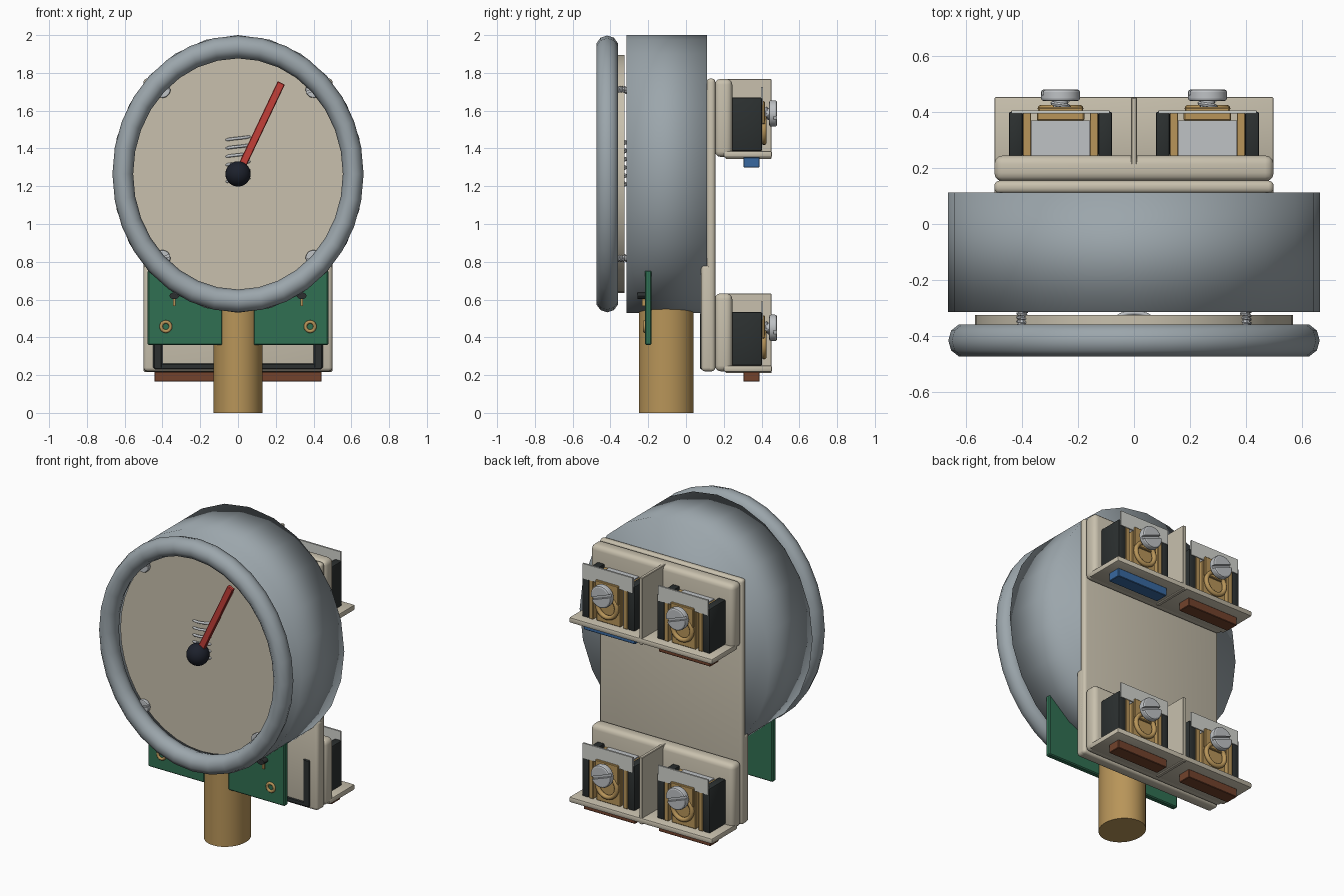
import bpy, math
from mathutils import Vector

if "Cube" in bpy.data.objects:
    bpy.data.objects.remove(bpy.data.objects["Cube"])

def mat(name, r, g, b):
    m = bpy.data.materials.new(name)
    m.diffuse_color = (r, g, b, 1)
    m.use_nodes = True
    m.node_tree.nodes["Principled BSDF"].inputs["Base Color"].default_value = m.diffuse_color
    return m

STEEL = mat("blue_grey", .33, .38, .41)
BEIGE = mat("beige", .58, .53, .42)
BRASS = mat("brass", .48, .30, .10)
GREEN = mat("board_green", .03, .16, .085)
BLACK = mat("black", .025, .03, .03)
RED = mat("red", .55, .05, .04)
BLUE = mat("blue", .04, .14, .35)
BROWN = mat("brown", .17, .055, .025)
ZINC = mat("zinc", .52, .54, .56)
CREAM = mat("label_grey", .65, .66, .62)
NAVY = mat("navy_black", .012, .015, .025)

def finish(name, m, bevel=0, segs=3, angle=35):
    o = bpy.context.object
    o.name = name
    o.data.materials.clear()
    o.data.materials.append(m)
    bpy.ops.object.transform_apply(location=False, rotation=True, scale=True)
    if bevel:
        b = o.modifiers.new("bevel", 'BEVEL')
        b.width, b.segments = bevel, segs
        bpy.ops.object.modifier_apply(modifier="bevel")
    bpy.ops.object.shade_smooth_by_angle(angle=math.radians(angle))
    return o

def box(name, x, y, z, m, bevel=0, segs=3):
    """Box from (min, max) pairs."""
    c = [(a + b) / 2 for a, b in (x, y, z)]
    bpy.ops.mesh.primitive_cube_add(size=1, location=c)
    bpy.context.object.scale = [abs(b - a) for a, b in (x, y, z)]
    return finish(name, m, bevel, segs)

def disc(name, x, z, y0, y1, rx, rz, m, sides=24, angle=35):
    """Elliptical cylinder running along y."""
    bpy.ops.mesh.primitive_cylinder_add(vertices=sides, radius=1, depth=1,
        location=(x, (y0 + y1) / 2, z), rotation=(math.pi / 2, 0, 0))
    bpy.context.object.scale = (rx, rz, y1 - y0)
    return finish(name, m, 0, 3, angle)

def ring(name, x, y, z, major, minor, m, sides=24, scale=(1, 1, 1)):
    """Torus facing along y; scale is local (x, z, y)."""
    bpy.ops.mesh.primitive_torus_add(major_radius=major, minor_radius=minor,
        major_segments=sides, minor_segments=10,
        location=(x, y, z), rotation=(math.pi / 2, 0, 0))
    bpy.context.object.scale = scale
    return finish(name, m, 0, 3, 80)

def coil(name, start, axis, u, v, turns, wire, m):
    """Helix of round wire; u and v are the radius vectors."""
    start, axis, u, v = map(Vector, (start, axis, u, v))
    c = bpy.data.curves.new(name, 'CURVE')
    c.dimensions, c.bevel_depth, c.bevel_resolution = '3D', wire, 1
    c.use_fill_caps = True
    n = int(turns * 16)
    s = c.splines.new('POLY')
    s.points.add(n)
    for i, p in enumerate(s.points):
        a = 2 * math.pi * turns * i / n
        p.co = (*(start + axis * (i / n) + u * math.cos(a) + v * math.sin(a)), 1)
    o = bpy.data.objects.new(name, c)
    bpy.context.collection.objects.link(o)
    bpy.ops.object.select_all(action='DESELECT')
    o.select_set(True)
    bpy.context.view_layer.objects.active = o
    bpy.ops.object.convert(target='MESH')
    return finish(name, m, 0, 3, 80)

# Slotted screw, made once at the origin with its head top at y = 0
def make_screw():
    head = disc("screw", 0, 0, -.042, 0, .07, .07, ZINC, 24)
    b = head.modifiers.new("bevel", 'BEVEL')
    b.width, b.segments = .01, 2
    cutter = box("slot_cutter", (-.1, .1), (-.02, .05), (-.009, .009), ZINC)
    cutter.hide_render = True
    k = head.modifiers.new("slot", 'BOOLEAN')
    k.object, k.operation = cutter, 'DIFFERENCE'
    bpy.context.view_layer.objects.active = head
    for name in ("bevel", "slot"):
        bpy.ops.object.modifier_apply(modifier=name)
    bpy.data.objects.remove(cutter)
    core = disc("core", 0, 0, -.18, -.035, .026, .026, ZINC, 16)
    thread = coil("thread", (0, -.175, 0), (0, .135, 0), (.028, 0, 0), (0, 0, .028), 6, .008, ZINC)
    bpy.ops.object.select_all(action='DESELECT')
    for o in (core, thread, head):
        o.select_set(True)
    bpy.context.view_layer.objects.active = head
    bpy.ops.object.join()
    bpy.ops.object.transform_apply(location=True, rotation=True, scale=True)
    mesh = head.data
    bpy.ops.object.shade_smooth_by_angle(angle=math.radians(35))
    bpy.data.objects.remove(head)
    return mesh

SCREW = make_screw()

def screw(name, loc, size=1, turn=0, roll=.35):
    o = bpy.data.objects.new(name, SCREW)
    o.location, o.scale, o.rotation_euler = loc, (size,) * 3, (0, roll, turn)
    bpy.context.collection.objects.link(o)

# Drum housing, bezel and dial
disc("drum_housing", 0, 1.265, -.315, .112, .665, .735, STEEL, 24, 180)
ring("bezel", 0, -.417, 1.265, 1, .09, STEEL, 32, (.61, .672, .67))
disc("dial_plate", 0, 1.265, -.36, -.325, .57, .63, BEIGE, 40)
for x in (-.4, .4):
    for z in (.82, 1.71):
        screw("dial_screw", (x, -.385, z), .6, math.pi)

# Needle, hub and spring
bpy.ops.mesh.primitive_cube_add(size=1, location=(.117, -.395, 1.51),
                                rotation=(0, math.atan2(.225, .475), 0))
bpy.context.object.scale = (.042, .025, .525)
finish("needle", RED, .004, 1)
bpy.ops.mesh.primitive_uv_sphere_add(segments=24, ring_count=12, radius=.067, location=(0, -.4, 1.265))
finish("needle_hub", NAVY, 0, 3, 60)
coil("dial_spring", (0, -.345, 1.2), (0, 0, .265), (.065, 0, 0), (0, .027, 0), 6, .008, ZINC)

# Brass pipe stem
bpy.ops.mesh.primitive_cylinder_add(vertices=32, radius=1, depth=.55, location=(0, -.105, .275))
bpy.context.object.scale = (.13, .145, 1)
finish("pipe_stem", BRASS)

# Two circuit boards with eyelets and small components
for s in (-1, 1):
    box("circuit_board", (.28 * s - .198, .28 * s + .198), (-.218, -.182), (.36, .755), GREEN, .006, 1)
    ring("board_eyelet", .382 * s, -.218, .457, .025, .009, BRASS, 20)
    disc("board_component", .337 * s, .62, -.257, -.215, .026, .018, BLACK, 12)
    box("component_lead", (.337 * s - .006, .337 * s + .006), (-.232, -.216), (.565, .61), BRASS)

# Back plate with its thicker foot and dark gasket
box("back_plate", (-.5, .5), (.11, .155), (.22, 1.77), BEIGE, .018)
box("plate_foot", (-.5, .5), (.08, .152), (.22, .785), BEIGE, .02)
for s in (-1, 1):
    box("gasket_side", (.425 * s - .024, .425 * s + .024), (.074, .1), (.235, .53), BLACK, .006, 1)
box("gasket_bottom", (-.445, .445), (.075, .1), (.23, .262), BLACK, .006, 1)

# Upper and lower terminal rows
for row, dz in (("upper", 0), ("lower", -1.135)):
    box(row + "_terminal_base", (-.5, .5), (.153, .245), (1.355, 1.768), BEIGE, .03)
    box(row + "_ledge", (-.5, .5), (.2, .455), (1.352, 1.386), BEIGE, .008, 2)
    box(row + "_divider", (-.011, .011), (.21, .452), (1.345, 1.768), BEIGE, .003, 1)
    for o in bpy.data.objects:
        if o.name in (row + "_terminal_base", row + "_ledge", row + "_divider"):
            o.location.z += dz
    for s in (-1, 1):
        c = .263 * s
        z0, z1 = 1.386 + dz, 1.67 + dz
        for e in (-1, 1):
            a = c + e * .16
            box(row + "_cheek", (a - .025, a + .025), (.24, .402), (z0, z1), BLACK, .008, 2)
            a = c + e * .12
            box(row + "_clamp_side", (a - .015, a + .015), (.24, .402), (z0, z1 - .02), BRASS, .003, 1)
        box(row + "_clamp_core", (c - .105, c + .105), (.24, .37), (z0, z1 - .015), ZINC)
        box(row + "_clamp_plate", (c - .085, c + .085), (.37, .4), (z0, z1 - .04), BRASS, .004, 1)
        box(row + "_clamp_tab", (c - .08, c + .08), (.4, .418), (1.53 + dz, 1.65 + dz), BRASS, .004, 1)
        box(row + "_blank_label", (c - .175, c + .175), (.396, .407), (1.63 + dz, 1.725 + dz), CREAM)
        ring(row + "_wire_loop", c, .413, 1.5 + dz, .068, .014, BRASS, 24)
        screw(row + "_terminal_screw", (c, .482, 1.585 + dz))
        box(row + "_wire_tag", (c - .18, c + .18), (.305, .39), (1.3 + dz, 1.353 + dz),
            BLUE if row == "upper" and s > 0 else BROWN, .003, 1)
